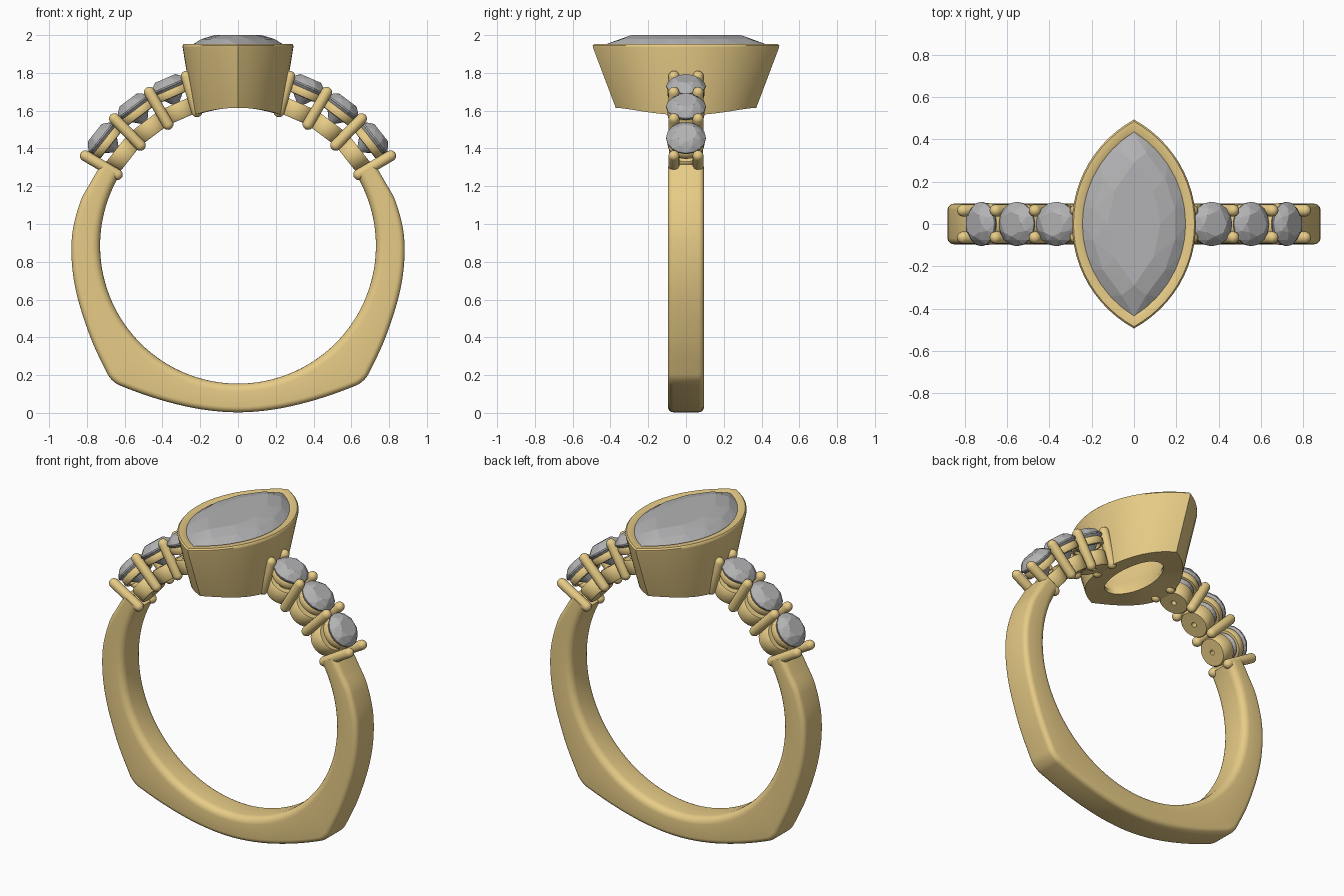
import bpy, bmesh, math
from mathutils import Matrix, Vector

if "Cube" in bpy.data.objects:
    bpy.data.objects.remove(bpy.data.objects["Cube"])

CZ, RI = 0.885, 0.73          # finger hole centre height and radius
gold = bpy.data.materials.new("gold")
gold.diffuse_color = (0.80, 0.60, 0.24, 1)
gold.use_nodes = True
gold.node_tree.nodes["Principled BSDF"].inputs["Base Color"].default_value = gold.diffuse_color
stone_grey = bpy.data.materials.new("stone_grey")
stone_grey.diffuse_color = (0.45, 0.45, 0.46, 1)
stone_grey.use_nodes = True
stone_grey.node_tree.nodes["Principled BSDF"].inputs["Base Color"].default_value = stone_grey.diffuse_color


def finish(name, bm, mat, smooth=40):
    bmesh.ops.recalc_face_normals(bm, faces=bm.faces[:])
    me = bpy.data.meshes.new(name)
    bm.to_mesh(me)
    bm.free()
    if smooth:
        me.shade_smooth()
        me.set_sharp_from_angle(angle=math.radians(smooth))
    me.materials.append(mat)
    ob = bpy.data.objects.new(name, me)
    bpy.context.collection.objects.link(ob)
    return ob


def loft(name, rings, close=False, mat=gold, matrix=None, smooth=40):
    """Skin closed rings of equal count; cap the ends unless closed."""
    bm = bmesh.new()
    vs = [[bm.verts.new(p) for p in r] for r in rings]
    n = len(vs[0])
    pairs = list(zip(vs, vs[1:])) + ([(vs[-1], vs[0])] if close else [])
    for a, b in pairs:
        for i in range(n):
            j = (i + 1) % n
            bm.faces.new((a[i], a[j], b[j], b[i]))
    if not close:
        bm.faces.new(vs[0])
        bm.faces.new(vs[-1])
    if matrix:
        bm.transform(matrix)
    return finish(name, bm, mat, smooth)


def circle(r, z, n=24, phase=0):
    return [(r * math.cos(2 * math.pi * (i + phase) / n),
             r * math.sin(2 * math.pi * (i + phase) / n), z) for i in range(n)]


def marquise(a, b, z, n=48, phase=0):
    """Pointed lens outline, half width a along x, half length b along y."""
    R = (a * a + b * b) / (2 * a)
    T = math.asin(b / R)
    pts = []
    for i in range(n):
        u = (i + phase) / n * 2
        s = 1 if u < 1 else -1
        t = T * (2 * (u % 1) - 1) * s
        x = s * (R * math.cos(t) - (R - a))
        y = R * math.sin(t)
        pts.append((x, y, z))
    return pts


def on_finger(ring, lift=0):
    return [(x, y, CZ + math.sqrt(RI * RI - x * x) + lift) for x, y, _ in ring]


def gem(name, points, matrix=None):
    bm = bmesh.new()
    for p in points:
        bm.verts.new(p)
    res = bmesh.ops.convex_hull(bm, input=bm.verts[:])
    loose = [v for v in bm.verts if not v.link_faces]
    bmesh.ops.delete(bm, geom=loose, context='VERTS')
    if matrix:
        bm.transform(matrix)
    return finish(name, bm, stone_grey, 0)


def radial(deg, y=0):
    """Local z points outward from the finger centre at this angle."""
    return (Matrix.Translation((0, y, CZ))
            @ Matrix.Rotation(math.radians(90 - deg), 4, 'Y'))


# Shank: outer silhouette (right half, top to bottom), squared at the bottom
half = [(0.725, 1.315), (0.772, 1.235), (0.836, 1.115), (0.880, 0.92), (0.865, 0.68),
        (0.785, 0.41), (0.690, 0.205), (0.665, 0.172), (0.625, 0.145),
        (0.41, 0.069), (0.20, 0.02)]
ctrl = [Vector(p) for p in half] + [Vector((0, 0.003))] + \
       [Vector((-x, z)) for x, z in reversed(half)]
outer = []
for k in range(len(ctrl) - 1):
    p1, p2 = ctrl[k], ctrl[k + 1]
    p0 = ctrl[max(k - 1, 0)]
    p3 = ctrl[min(k + 2, len(ctrl) - 1)]
    d1, d0, d2 = (p2 - p1).length, max((p1 - p0).length, .01), max((p3 - p2).length, .01)
    m1 = (p2 - p0) / (d0 + d1) * d1
    m2 = (p3 - p1) / (d1 + d2) * d1
    for s in range(8):
        t = s / 8
        outer.append((2*t**3 - 3*t*t + 1) * p1 + (t**3 - 2*t*t + t) * m1
                     + (3*t*t - 2*t**3) * p2 + (t**3 - t*t) * m2)
outer.append(ctrl[-1])

W = 0.096
rings = []
for p in outer:
    d = Vector((p.x, p.y - CZ))
    ro = d.length
    d.normalize()
    sec = []
    for cr, sy, inner, a0 in ((.03, 1, 0, 0), (.03, -1, 0, 90),
                              (.042, -1, 1, 180), (.042, 1, 1, 270)):
        for s in range(6):
            a = math.radians(a0 + s * 18)
            y = sy * (W - cr) + cr * math.cos(a)
            r = (RI + cr if inner else ro - cr) + cr * math.sin(a)
            sec.append((d.x * r, y, CZ + d.y * r))
    rings.append(sec)
loft("shank", rings)

# Marquise bezel, its foot hollowed to the finger hole
hole = [(0.11 * math.copysign(math.sqrt(max(0, 1 - (y / 0.37) ** 2)), x), y * 0.6, 0)
        for x, y, _ in marquise(0.235, 0.37, 0)]
loft("centre_bezel", [
    on_finger(marquise(0.235, 0.372, 0)),
    marquise(0.293, 0.493, 1.935),
    marquise(0.293, 0.494, 1.945),
    marquise(0.286, 0.485, 1.954),
    marquise(0.252, 0.445, 1.954),
    marquise(0.240, 0.430, 1.945),
    marquise(0.235, 0.425, 1.90),
    marquise(0.15, 0.28, 1.70),
    on_finger(hole, 0.02),
    on_finger(hole)], close=True)

# Marquise centre stone
gem("centre_stone",
    marquise(0.125, 0.29, 2.0, 8) + marquise(0.20, 0.385, 1.979, 12, 0.5)
    + marquise(0.245, 0.437, 1.947, 28) + marquise(0.245, 0.437, 1.932, 28)
    + marquise(0.12, 0.22, 1.80, 8) + [(0, 0.06, 1.70), (0, -0.06, 1.70)])

# Shoulders: three round stones a side, in cups, held by shared prong pairs
pr = 0.029
prong_rings = [circle(pr * math.cos(a), 0.742 + pr * math.sin(a), 16)
               for a in (-1.45, -1.1, -0.7, -0.35, 0)]
prong_rings += [circle(pr * math.cos(a), 0.938 + pr * math.sin(a), 16)
                for a in (0, 0.35, 0.7, 1.1, 1.45)]
for side in ("right", "left"):
    def ang(a):
        return a if side == "right" else 180 - a
    for k, a in enumerate((30.5, 45.8, 60, 73)):
        for tag, y in (("front", -0.064), ("back", 0.064)):
            loft(f"{side}_{tag}_prong_{k + 1}", prong_rings, matrix=radial(ang(a), y))
    for k, a in enumerate((38.3, 53, 66.5)):
        m = radial(ang(a))
        loft(f"{side}_cup_{k + 1}",
             [circle(r, z) for r, z in ((.015, .733), (.080, .733), (.086, .74),
                                        (.090, .815), (.084, .823), (.05, .823),
                                        (.015, .79))], close=True, matrix=m)
        loft(f"{side}_seat_ring_{k + 1}",
             [circle(r, z) for r, z in ((.078, .858), (.094, .860), (.098, .868),
                                        (.099, .895), (.094, .902), (.080, .902))],
             close=True, matrix=m)
        gem(f"{side}_stone_{k + 1}",
            circle(.058, .966, 8) + circle(.083, .951, 8, 0.5)
            + circle(.105, .924, 16) + circle(.105, .916, 16) + [(0, 0, .80)], m)
